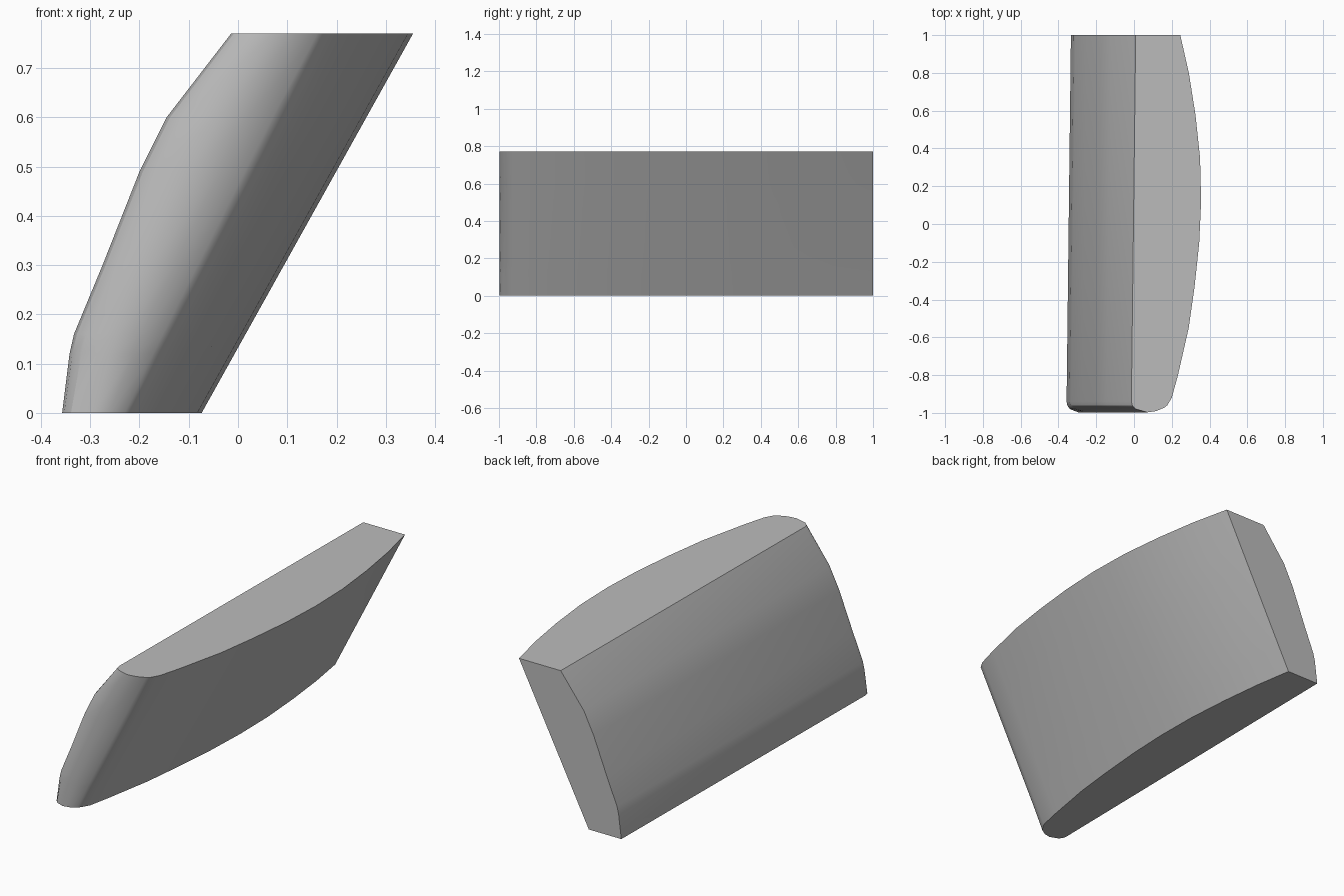
import bpy, bmesh

if "Cube" in bpy.data.objects:
    bpy.data.objects.remove(bpy.data.objects["Cube"])

HEIGHT = 0.77

# outer face of the slanted inner side: (height, x at the front)
LEFT_PROFILE = [(0.0, -0.357), (0.12, -0.342), (0.16, -0.333), (0.30, -0.275),
                (0.49, -0.20), (0.60, -0.145), (HEIGHT, -0.014)]
# rounded front end: (fraction of the width, y)
NOSE = [(0.0, -0.94), (0.03, -0.962), (0.13, -0.98), (0.45, -0.997),
        (0.70, -0.99), (0.92, -0.972), (1.0, -0.96)]
# curved side: (y, bulge beyond the straight chord)
BULGE = [(-0.92, 0.0), (-0.8, 0.03), (-0.55, 0.081), (-0.33, 0.107), (-0.1, 0.126),
         (0.12, 0.131), (0.35, 0.12), (0.58, 0.09), (0.8, 0.05), (1.0, 0.0)]


def section(z, left):
    """One horizontal outline, from back left round the front to back right."""
    t = z / HEIGHT
    shift = -0.395 * (1 - t)
    right = 0.176 + shift
    pts = [(left + 0.023, 1.0, z)]
    pts += [(left + (right - left) * f, y, z) for f, y in NOSE]
    for y, b in BULGE:
        chord = 0.20 + 0.045 * (y + 0.92) / 1.92
        pts.append((chord + shift + b * (0.74 + 0.26 * t), y, z))
    return pts


# leaning curved block, lofted through the outlines
bm = bmesh.new()
rings = [[bm.verts.new(p) for p in section(z, x)] for z, x in LEFT_PROFILE]
for low, high in zip(rings, rings[1:]):
    n = len(low)
    for i in range(n - 1):
        bm.faces.new((low[i], low[i + 1], high[i + 1], high[i]))
# flat end caps and back wall
bm.faces.new(rings[0])
bm.faces.new(rings[-1])
bm.faces.new([r[0] for r in rings] + [r[-1] for r in reversed(rings)])
bmesh.ops.recalc_face_normals(bm, faces=bm.faces[:])

mesh = bpy.data.meshes.new("leaning_block")
bm.to_mesh(mesh)
bm.free()
block = bpy.data.objects.new("leaning_block", mesh)
bpy.context.collection.objects.link(block)

grey = bpy.data.materials.new("light grey")
grey.diffuse_color = (0.5, 0.5, 0.5, 1)
grey.use_nodes = True
grey.node_tree.nodes["Principled BSDF"].inputs["Base Color"].default_value = grey.diffuse_color
mesh.materials.append(grey)

bpy.context.view_layer.objects.active = block
block.select_set(True)
bpy.ops.object.shade_smooth_by_angle(angle=0.52)
